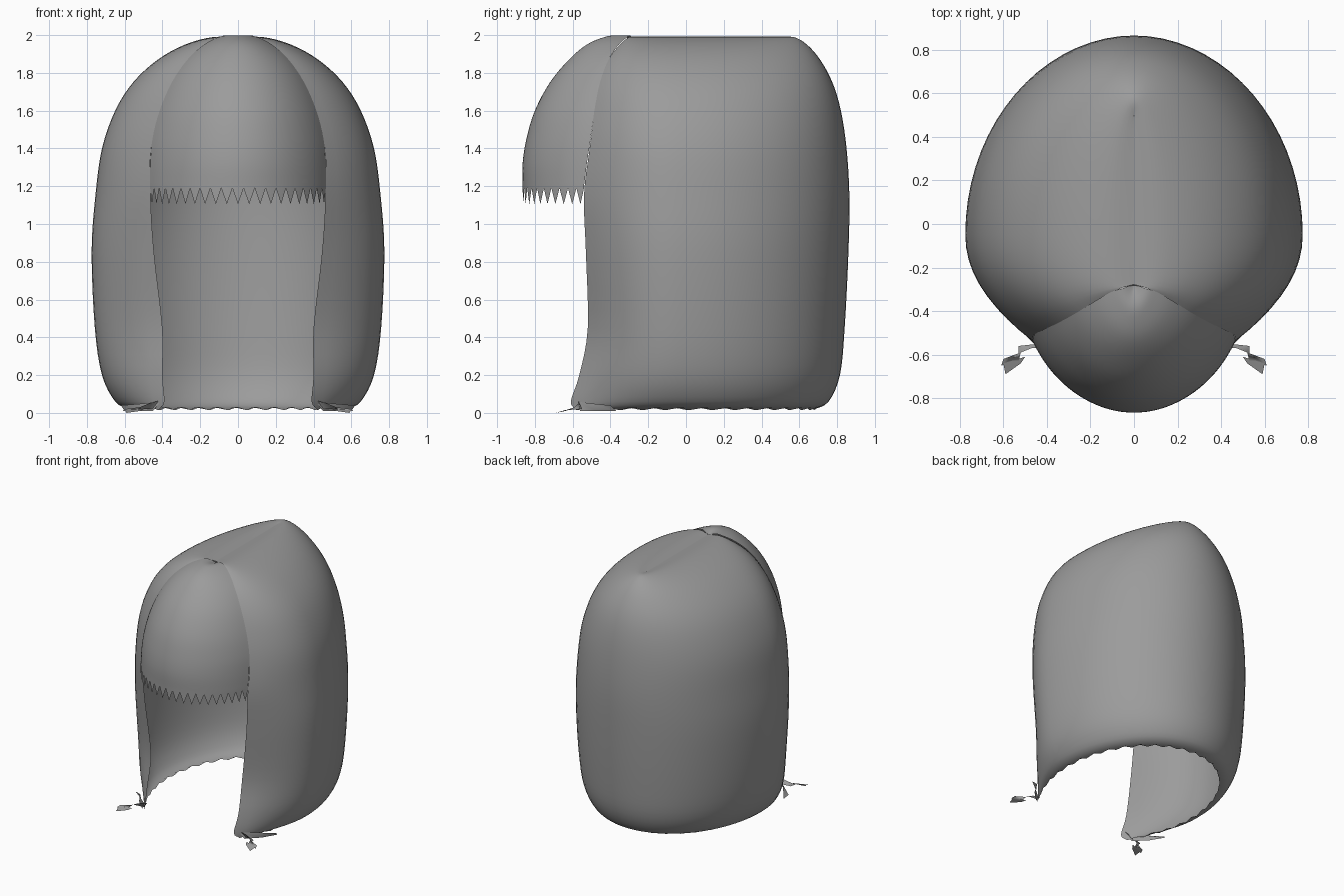
import bpy, math

if "Cube" in bpy.data.objects:
    bpy.data.objects.remove(bpy.data.objects["Cube"])

mat = bpy.data.materials.new("hair grey")
mat.diffuse_color = (0.33, 0.33, 0.33, 1)
mat.use_nodes = True
mat.node_tree.nodes["Principled BSDF"].inputs["Base Color"].default_value = mat.diffuse_color


def smooth_rows(rows, n):
    """Catmull-Rom resampling of profile rows."""
    out = []
    for i in range(len(rows) - 1):
        a, b = rows[max(i - 1, 0)], rows[i]
        c, d = rows[i + 1], rows[min(i + 2, len(rows) - 1)]
        for k in range(n):
            t = k / n
            out.append([q + .5 * t * (r - p + t * (2 * p - 5 * q + 4 * r - s + t * (3 * (q - r) + s - p)))
                        for p, q, r, s in zip(a, b, c, d)])
    return out + [list(rows[-1])]


def sheet(name, grid):
    """Surface through a grid of points."""
    m = len(grid[0])
    verts = [p for row in grid for p in row]
    faces = [(i * m + j, i * m + j + 1, (i + 1) * m + j + 1, (i + 1) * m + j)
             for i in range(len(grid) - 1) for j in range(m - 1)]
    me = bpy.data.meshes.new(name)
    me.from_pydata(verts, [], faces)
    me.materials.append(mat)
    ob = bpy.data.objects.new(name, me)
    bpy.context.collection.objects.link(ob)
    for p in me.polygons:
        p.use_smooth = True
    return ob


# Long hair: z, half width, back y, front edge x, front edge y
shell = [
    (0.02, .58, .68, .42, -.58),
    (0.06, .65, .755, .39, -.61),
    (0.20, .72, .815, .40, -.565),
    (0.45, .758, .84, .40, -.52),
    (0.85, .775, .86, .445, -.53),
    (1.15, .755, .865, .463, -.54),
    (1.40, .72, .85, .46, -.51),
    (1.60, .65, .82, .41, -.485),
    (1.75, .555, .775, .345, -.455),
    (1.87, .425, .71, .26, -.41),
    (1.95, .28, .64, .16, -.35),
    (1.99, .13, .57, .07, -.30),
    (1.985, .0, .50, .0, -.275),
]


def half_section(z, w, yb, e, ye):
    pts = []
    ym = -.05
    for k in range(9):                       # front edge to widest point
        t = k / 9
        u = 1 - t
        pts.append((u*u*e + 2*u*t*w + t*t*w, u*u*ye + 2*u*t*(-.32) + t*t*ym, z))
    for k in range(19):                      # widest point to centre back
        a = math.pi / 2 * k / 18
        pts.append((w * math.cos(a), ym + (yb - ym) * math.sin(a), z))
    return pts


grid = []
for row in smooth_rows(shell, 4):
    h = half_section(*row)
    grid.append(h + [(-x, y, z) for x, y, z in reversed(h[:-1])])
# slightly ragged hem
grid[0] = [(x, y, z + (.012 if j % 2 else -.006)) for j, (x, y, z) in enumerate(grid[0])]
sheet("long_hair", grid)

# Fringe: z, half width, edge y, front y
fringe = [
    (1.20, .465, -.54, -.865),
    (1.32, .464, -.525, -.865),
    (1.45, .453, -.505, -.845),
    (1.60, .415, -.485, -.80),
    (1.75, .35, -.455, -.72),
    (1.87, .268, -.41, -.62),
    (1.95, .18, -.355, -.525),
    (1.99, .10, -.31, -.43),
    (1.998, .05, -.295, -.36),
    (1.975, .0, -.275, -.28),
]
grid = []
for z, w, ye, yf in smooth_rows(fringe, 4):
    line = []
    for k in range(43):
        a = math.pi * (k / 42 - .5)
        s = .6 * math.sin(a) + .4 * a / (math.pi / 2)
        line.append((w * s, ye + (yf - ye) * math.cos(a) ** 1.1 if abs(s) < .999 else ye, z))
    grid.append(line)
# zigzag cut along the lower edge
teeth = [(x, y, 1.105 if k % 2 else 1.19) for k, (x, y, z) in enumerate(grid[0])]
sheet("fringe", [teeth] + grid)

# Small wisps at the lower front corners
for side, s in (("left", -1), ("right", 1)):
    upper = [(.40, -.57, .07), (.47, -.57, .05), (.52, -.59, .03), (.60, -.62, .02)]
    lower = [(.44, -.55, .02), (.53, -.56, .02), (.53, -.63, .015), (.61, -.65, .01)]
    sheet("wisp_" + side, [[(s*x, y, z) for x, y, z in upper], [(s*x, y, z) for x, y, z in lower]])
    sheet("wisp_tip_" + side, [[(s*.50, -.61, .02), (s*.60, -.64, .015)],
                               [(s*.52, -.64, .01), (s*.59, -.69, 0)]])
    sheet("curl_" + side, [[(s*.41, -.58, .06), (s*.50, -.50, .05), (s*.62, -.40, .04)],
                           [(s*.45, -.56, .01), (s*.54, -.47, .01), (s*.60, -.37, .01)]])
